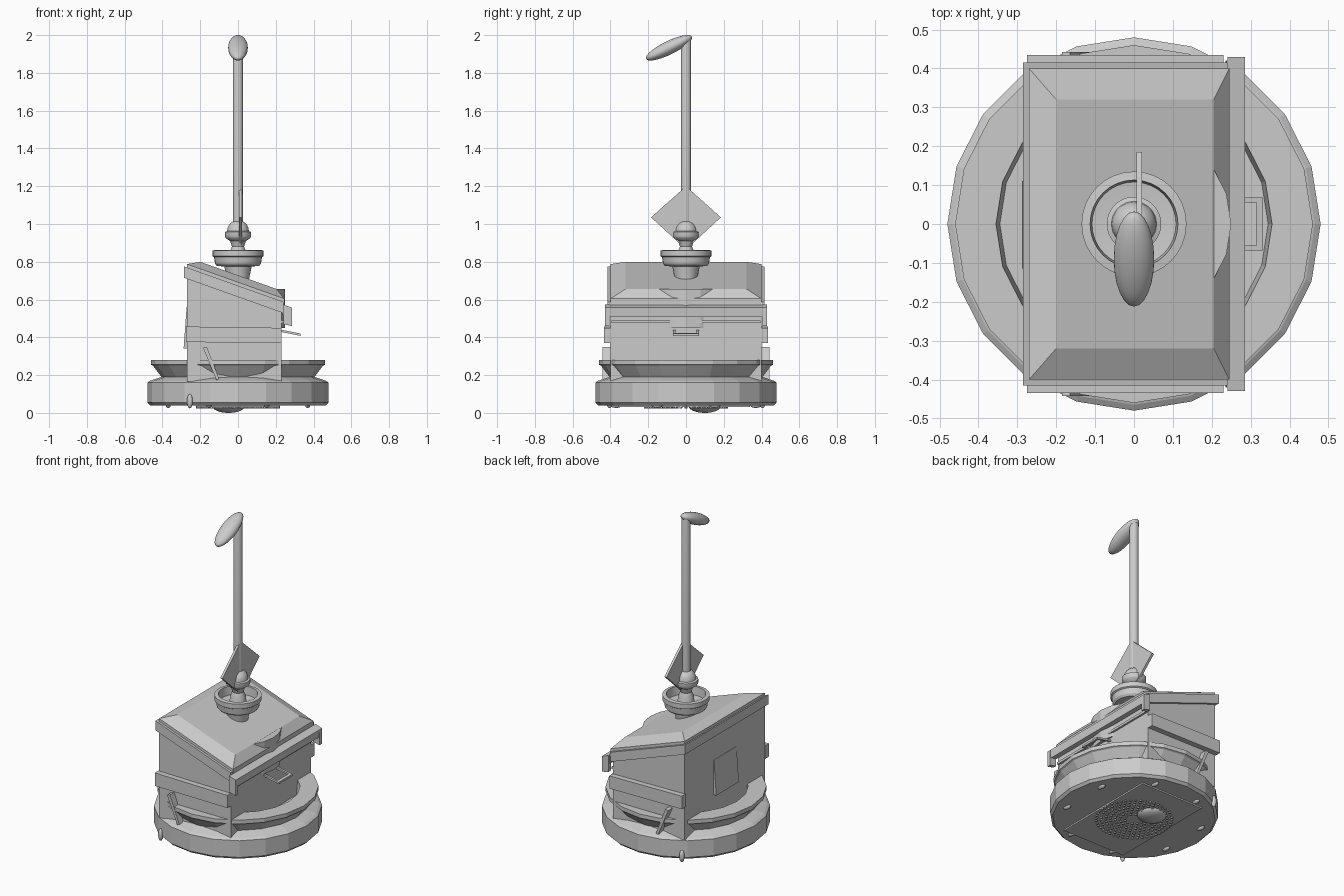
import bpy, bmesh, math
from mathutils import Matrix, Vector

if "Cube" in bpy.data.objects:
    bpy.data.objects.remove(bpy.data.objects["Cube"])


def make(name, bm, smooth=None):
    bmesh.ops.recalc_face_normals(bm, faces=bm.faces)
    me = bpy.data.meshes.new(name)
    bm.to_mesh(me)
    bm.free()
    ob = bpy.data.objects.new(name, me)
    bpy.context.collection.objects.link(ob)
    if smooth:
        bpy.ops.object.select_all(action='DESELECT')
        ob.select_set(True)
        bpy.context.view_layer.objects.active = ob
        bpy.ops.object.shade_smooth_by_angle(angle=math.radians(smooth))
    return ob


def extrude_y(name, profile, y0, y1):
    """Prism from an xz outline between two y values."""
    bm = bmesh.new()
    a = [bm.verts.new((x, y0, z)) for x, z in profile]
    b = [bm.verts.new((x, y1, z)) for x, z in profile]
    n = len(profile)
    bm.faces.new(a)
    bm.faces.new(b)
    for i in range(n):
        j = (i + 1) % n
        bm.faces.new((a[i], a[j], b[j], b[i]))
    return make(name, bm)


def box(name, x0, x1, y0, y1, z0, z1):
    return extrude_y(name, [(x0, z0), (x1, z0), (x1, z1), (x0, z1)], y0, y1)


def lathe(name, profile, n, smooth=None):
    """Turned shape from (radius, z) points; ends are capped."""
    bm = bmesh.new()
    rings = [[bm.verts.new((r * math.cos(2 * math.pi * i / n), r * math.sin(2 * math.pi * i / n), z))
              for i in range(n)] for r, z in profile]
    for a, b in zip(rings, rings[1:]):
        for i in range(n):
            j = (i + 1) % n
            bm.faces.new((a[i], a[j], b[j], b[i]))
    bm.faces.new(rings[0])
    bm.faces.new(rings[-1])
    return make(name, bm, smooth)


def ellipsoid(name, loc, radii, tilt=0, seg=24, rings=14):
    bm = bmesh.new()
    m = Matrix.Translation(loc) @ Matrix.Rotation(tilt, 4, 'X') @ Matrix.Diagonal((*radii, 1))
    bmesh.ops.create_uvsphere(bm, u_segments=seg, v_segments=rings, radius=1, matrix=m)
    return make(name, bm, 60)


def slope(x, off=0):
    """Height of the slanted lid line at x."""
    return 0.775 - 0.356 * (x + 0.285) + off


# Round base with waist, flared rim and recessed inside
lathe("round_base", [(0.465, 0.04), (0.48, 0.055), (0.48, 0.16), (0.465, 0.17), (0.405, 0.19),
                     (0.45, 0.25), (0.46, 0.255), (0.46, 0.28), (0.355, 0.28), (0.345, 0.19)], 20)

# Main cabinet with slanted top
extrude_y("cabinet", [(-0.27, 0.165), (0.23, 0.165), (0.23, slope(0.23, -0.02)),
                      (-0.27, slope(-0.27, -0.02))], -0.4, 0.4)

# Slanted frame around the lid
extrude_y("lid_frame", [(x, slope(x, o)) for x, o in
                        ((-0.285, -0.06), (0.24, -0.06), (0.24, 0), (-0.285, 0))], -0.415, 0.415)

# Bevelled lid
bm = bmesh.new()
layers = []
for x0, x1, y, o in ((-0.27, 0.245, 0.4, -0.01), (-0.27, 0.245, 0.4, 0.018), (-0.2, 0.205, 0.32, 0.055)):
    layers.append([bm.verts.new((x, yy, slope(x, o)))
                   for x, yy in ((x0, -y), (x1, -y), (x1, y), (x0, y))])
for a, b in zip(layers, layers[1:]):
    for i in range(4):
        j = (i + 1) % 4
        bm.faces.new((a[i], a[j], b[j], b[i]))
bm.faces.new(layers[0])
bm.faces.new(layers[-1])
make("lid", bm)

# Inner drum that breaks through the lid's low side
lathe("inner_drum", [(0.25, 0.45), (0.25, 0.655)], 20)

# Gutter along the low edge, with hanging end hooks
extrude_y("gutter", [(0.235, 0.52), (0.28, 0.508), (0.285, 0.558), (0.238, 0.573)], -0.42, 0.42)
box("front_ledge", 0.225, 0.242, -0.395, 0.395, 0.475, 0.49)
for s, side in ((-1, "front"), (1, "rear")):
    y0, y1 = sorted((s * 0.405, s * 0.43))
    extrude_y(side + "_gutter_hook", [(0.24, 0.47), (0.285, 0.46), (0.285, 0.558), (0.24, 0.573)], y0, y1)
    # Side band and slanted strut
    y0, y1 = sorted((s * 0.395, s * 0.435))
    extrude_y(side + "_side_band", [(-0.275, 0.375), (0.23, 0.37), (0.23, 0.45), (-0.275, 0.457)], y0, y1)
    y0, y1 = sorted((s * 0.4, s * 0.442))
    extrude_y(side + "_strut", [(-0.185, 0.345), (-0.115, 0.175), (-0.1, 0.18), (-0.165, 0.35)], y0, y1)
    # Rounded clips on the base edge
    ellipsoid(side + "_base_clip", (-0.255, s * 0.405, 0.062), (0.016, 0.016, 0.038), 0, 10, 8)

# Rear access panel, leaning out at the bottom
extrude_y("access_panel", [(-0.265, 0.34), (-0.288, 0.34), (-0.272, 0.56), (-0.265, 0.56)], -0.115, 0.11)

# Pull handle
for name, xa, xb, y0, y1 in (("handle_bar", 0.315, 0.332, -0.068, 0.068),
                             ("handle_arm_a", 0.225, 0.32, 0.055, 0.068),
                             ("handle_arm_b", 0.225, 0.32, -0.068, -0.055)):
    za, zb = 0.44 - 0.2 * (xa - 0.23), 0.44 - 0.2 * (xb - 0.23)
    extrude_y(name, [(xa, za - 0.012), (xb, zb - 0.012), (xb, zb), (xa, za)], y0, y1)

# Mast socket: open cup on a tapered stem
lathe("mast_cup", [(0.055, 0.66), (0.06, 0.715), (0.072, 0.775), (0.112, 0.778), (0.122, 0.79), (0.127, 0.825),
                   (0.135, 0.83), (0.135, 0.86), (0.113, 0.863), (0.108, 0.81), (0.06, 0.805)], 32, 30)

# Knob inside the cup
dome = [(0.058 * math.cos(a), 0.962 + 0.058 * math.sin(a)) for a in (0, 0.3, 0.6, 0.9, 1.2, 1.45)]
lathe("mast_knob", [(0.05, 0.80), (0.045, 0.85), (0.032, 0.88), (0.042, 0.91), (0.065, 0.925),
                    (0.07, 0.935), (0.07, 0.958)] + dome, 32, 35)

# Diamond-shaped plate
bm = bmesh.new()
ring = [(0, 0.865), (0.185, 1.035), (0, 1.2), (-0.185, 1.035)]
f = [[bm.verts.new((x, y, z)) for y, z in ring] for x in (0.006, 0.021)]
bm.faces.new(f[0])
bm.faces.new(f[1])
for i in range(4):
    j = (i + 1) % 4
    bm.faces.new((f[0][i], f[0][j], f[1][j], f[1][i]))
make("diamond_plate", bm)

# Mast and tilted oval head
lathe("mast", [(0.027, 0.95), (0.027, 1.97), (0.022, 1.992)], 20, 30)
ellipsoid("oval_head", (0, -0.09, 1.933), (0.052, 0.1356, 0.036), math.radians(26))

# Underside: plate, perforated grille, dome and tabs
box("bottom_plate", -0.22, 0.22, -0.36, 0.34, 0.031, 0.045)
bm = bmesh.new()
for k in range(2, 9):
    n = 6 * k
    for i in range(n):
        a = 2 * math.pi * i / n
        loc = Vector((0.027 * k * math.cos(a), 0.027 * k * math.sin(a), 0.03))
        bmesh.ops.create_cone(bm, cap_ends=True, segments=6, radius1=0.007, radius2=0.008,
                              depth=0.012, matrix=Matrix.Translation(loc))
make("grille_studs", bm)
ellipsoid("bottom_dome", (-0.05, 0.1, 0.035), (0.085, 0.085, 0.035))
for i in range(8):
    a = math.radians(22.5 + 45 * i)
    ellipsoid("bottom_tab_%d" % (i + 1), (0.4 * math.cos(a), 0.4 * math.sin(a), 0.04),
              (0.014, 0.03, 0.014), 0, 10, 6)
